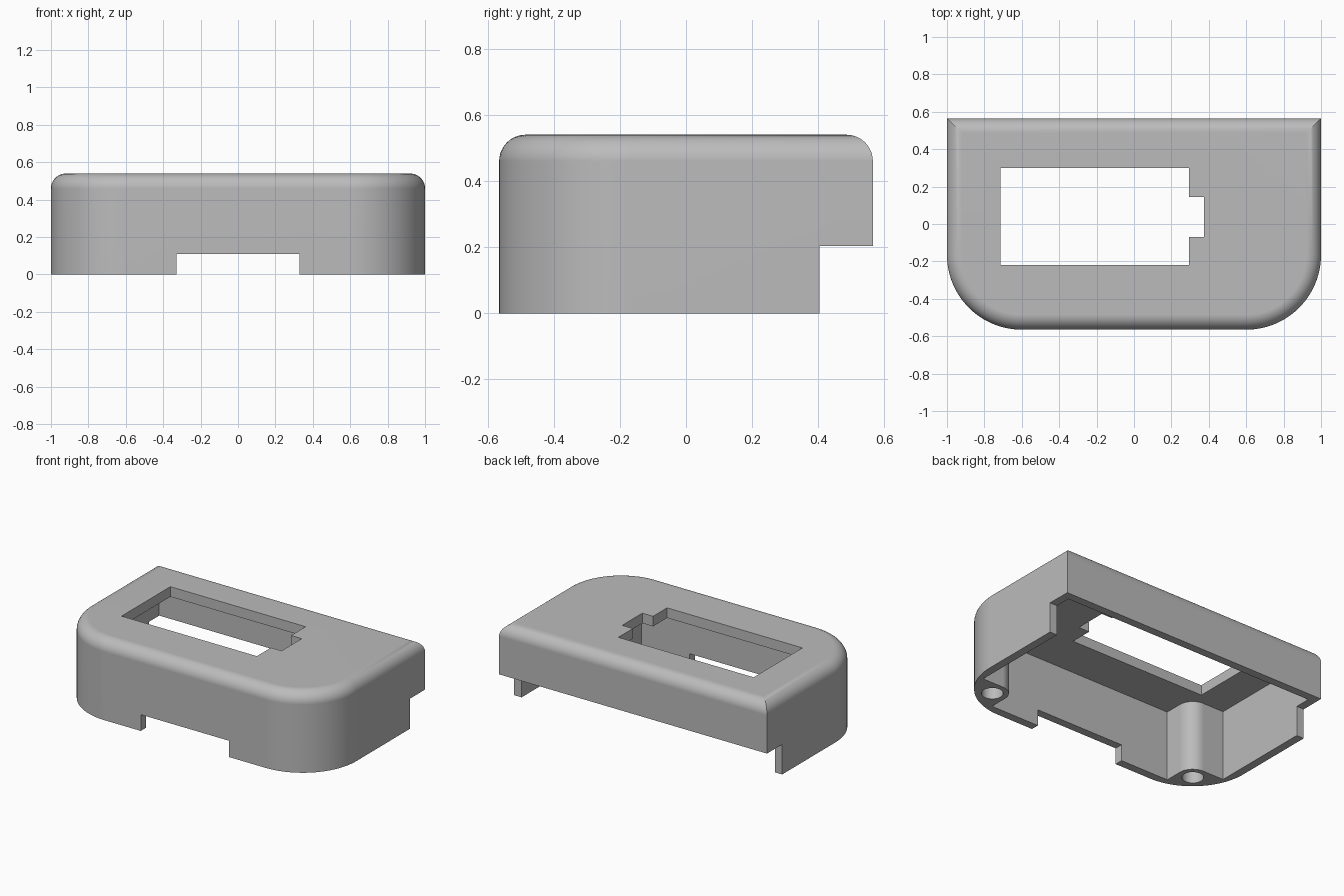
import bpy
import bmesh
from math import cos, sin, pi

# Overall dimensions
HALF_W, HALF_D, HEIGHT = 1.0, 0.565, 0.54
CORNER_R, TOP_R = 0.4, 0.08
WALL, PLATE = 0.055, 0.068
POST_X, POST_Y, POST_R, HOLE_R = 0.79, -0.39, 0.1, 0.066

if "Cube" in bpy.data.objects:
    bpy.data.objects.remove(bpy.data.objects["Cube"])

grey = bpy.data.materials.new("plain grey")
grey.use_nodes = True
colour = (0.5, 0.5, 0.5, 1)
grey.diffuse_color = colour
grey.node_tree.nodes["Principled BSDF"].inputs["Base Color"].default_value = colour


def arc(cx, cy, r, start, end, steps):
    angles = [start + (end - start) * i / steps for i in range(steps + 1)]
    return [(cx + r * cos(a), cy + r * sin(a)) for a in angles]


def loft(name, rings):
    """Closed solid through a stack of (outline, z) rings."""
    bm = bmesh.new()
    loops = [[bm.verts.new((x, y, z)) for x, y in pts] for pts, z in rings]
    for low, high in zip(loops, loops[1:]):
        for i in range(len(low)):
            j = (i + 1) % len(low)
            bm.faces.new((low[i], low[j], high[j], high[i]))
    bm.faces.new(loops[0][::-1])
    bm.faces.new(loops[-1])
    bmesh.ops.recalc_face_normals(bm, faces=bm.faces)
    mesh = bpy.data.meshes.new(name)
    bm.to_mesh(mesh)
    bm.free()
    ob = bpy.data.objects.new(name, mesh)
    mesh.materials.append(grey)
    bpy.context.collection.objects.link(ob)
    return ob


def prism(name, pts, z0, z1):
    return loft(name, [(pts, z0), (pts, z1)])


def box(name, x0, x1, y0, y1, z0, z1):
    return prism(name, [(x0, y0), (x1, y0), (x1, y1), (x0, y1)], z0, z1)


def mirrored(half):
    """Outline from its right half, ordered front to back."""
    return half + [(-x, y) for x, y in reversed(half)]


def outer_outline(inset):
    half = arc(HALF_W - CORNER_R, CORNER_R - HALF_D, CORNER_R - inset, -pi / 2, 0, 24)
    return mirrored(half + [(HALF_W - inset, HALF_D - inset)])


# Shell body: rounded front corners, square back corners, rounded top edge
rings = [(outer_outline(0), 0)]
for k in range(11):
    a = k / 10 * pi / 2
    rings.append((outer_outline(TOP_R * (1 - cos(a))), HEIGHT - TOP_R * (1 - sin(a))))
shell = loft("case_shell", rings)

# Cavity outline wraps around the two front screw posts
inner_x, inner_y = HALF_W - WALL, HALF_D - WALL
half = [(POST_X - POST_R, -inner_y)]
half += arc(POST_X, POST_Y, POST_R, pi, pi / 2, 16)
half += [(inner_x, POST_Y + POST_R), (inner_x, inner_y)]

cutters = [
    prism("cavity_cutter", mirrored(half), -0.1, HEIGHT - PLATE),
    # Top window with its side tab
    prism("window_cutter", [(-0.715, -0.22), (0.295, -0.22), (0.295, -0.07), (0.375, -0.07),
                            (0.375, 0.145), (0.295, 0.145), (0.295, 0.3), (-0.715, 0.3)], 0.4, 0.7),
    # Front cable notch and lowered back edge
    box("front_notch_cutter", -0.33, 0.33, -0.7, -0.45, -0.2, 0.11),
    box("back_notch_cutter", -1.2, 1.2, 0.403, 0.8, -0.2, 0.203),
]
# Screw holes in the posts
for side in (-1, 1):
    circle = arc(side * POST_X, POST_Y, HOLE_R, 0, 2 * pi, 32)[:-1]
    cutters.append(prism("screw_hole_cutter", circle, -0.1, 0.44))

bpy.context.view_layer.objects.active = shell
for cutter in cutters:
    mod = shell.modifiers.new("cut", "BOOLEAN")
    mod.operation = "DIFFERENCE"
    mod.solver = "EXACT"
    mod.object = cutter
    bpy.ops.object.modifier_apply(modifier=mod.name)
    bpy.data.objects.remove(cutter)

# Smooth curves, crisp edges
bpy.ops.object.select_all(action="DESELECT")
shell.select_set(True)
bpy.ops.object.shade_smooth_by_angle(angle=pi / 6)
weighted = shell.modifiers.new("flat_face_normals", "WEIGHTED_NORMAL")
weighted.keep_sharp = True
